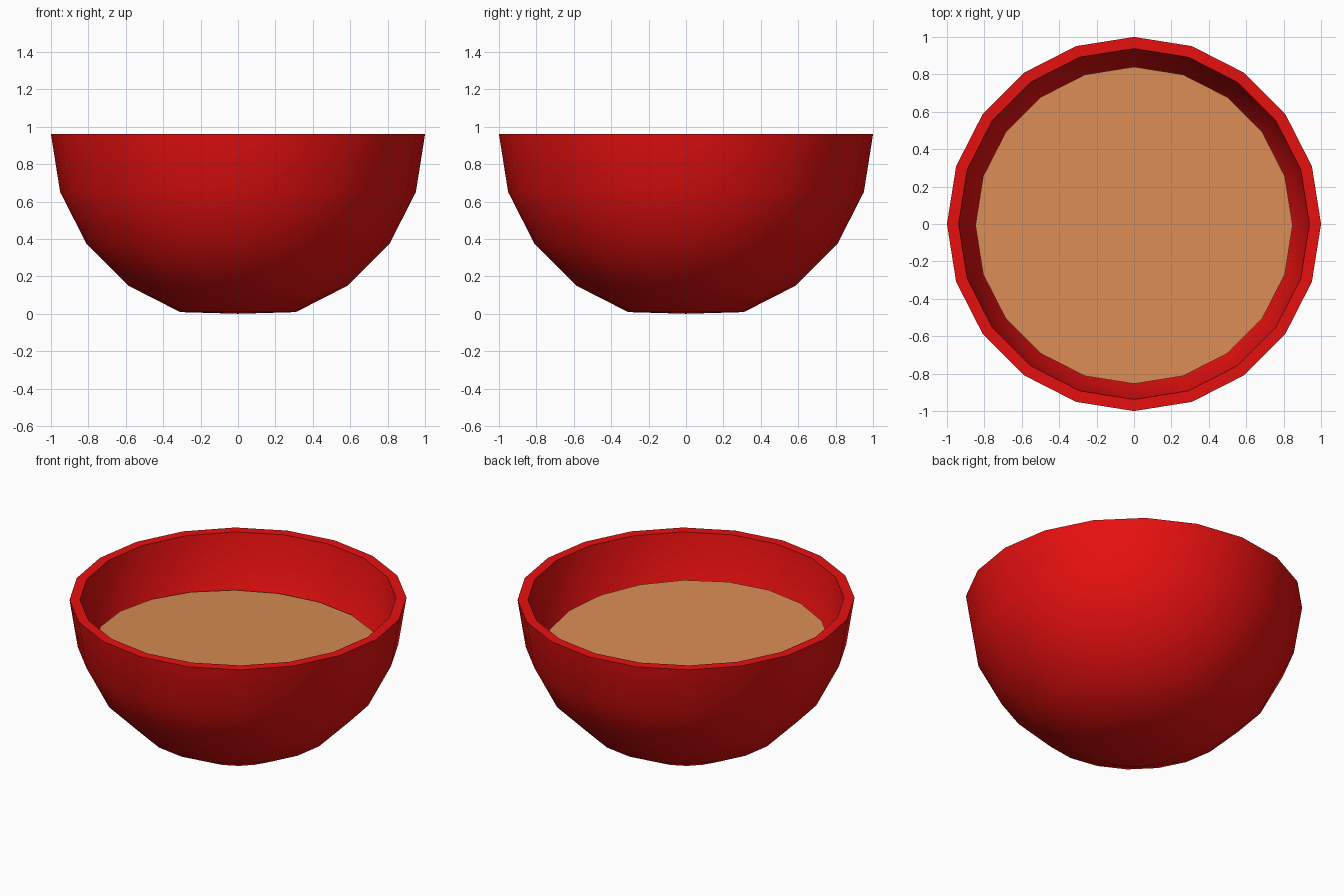
import bpy, bmesh, math

if "Cube" in bpy.data.objects:
    bpy.data.objects.remove(bpy.data.objects["Cube"])

SIDES = 20
RIM_Z = 0.96


def paint(obj, name, color):
    mat = bpy.data.materials.new(name)
    mat.diffuse_color = color
    mat.use_nodes = True
    mat.node_tree.nodes["Principled BSDF"].inputs["Base Color"].default_value = mat.diffuse_color
    obj.data.materials.append(mat)


def make_object(name, bm):
    bmesh.ops.recalc_face_normals(bm, faces=bm.faces[:])
    mesh = bpy.data.meshes.new(name)
    bm.to_mesh(mesh)
    bm.free()
    obj = bpy.data.objects.new(name, mesh)
    bpy.context.collection.objects.link(obj)
    return obj


def half_circle(radius, pole_z):
    """Quarter arc from rim to pole, in 18 degree steps, with flattened pole."""
    pts = []
    for i in range(5):
        a = math.radians(18 * i)
        pts.append((radius * math.cos(a), RIM_Z - radius * math.sin(a)))
    return pts + [(0, pole_z)]


# Bowl: outer arc up to the rim, then inner arc down, spun around z
profile = half_circle(1.0, 0.0)[::-1] + half_circle(0.938, 0.062)
bm = bmesh.new()
verts = [bm.verts.new((r, 0, z)) for r, z in profile]
edges = [bm.edges.new(pair) for pair in zip(verts, verts[1:])]
bmesh.ops.spin(bm, geom=verts + edges, cent=(0, 0, 0), axis=(0, 0, 1),
               angle=math.tau, steps=SIDES, use_duplicate=False)
bmesh.ops.remove_doubles(bm, verts=bm.verts[:], dist=0.0005)
bowl = make_object("bowl", bm)
paint(bowl, "red_glaze", (0.8, 0.005, 0.005, 1))

bpy.context.view_layer.objects.active = bowl
bowl.select_set(True)
bpy.ops.object.shade_smooth_by_angle(angle=math.radians(40))

# Soup: flat disc, slightly tilted towards the back
bpy.ops.mesh.primitive_circle_add(vertices=SIDES, radius=0.848, fill_type='NGON',
                                  location=(0, -0.007, 0.654),
                                  rotation=(math.radians(-2.5), 0, 0))
soup = bpy.context.object
soup.name = "soup"
paint(soup, "soup_brown", (0.69, 0.26, 0.09, 1))
